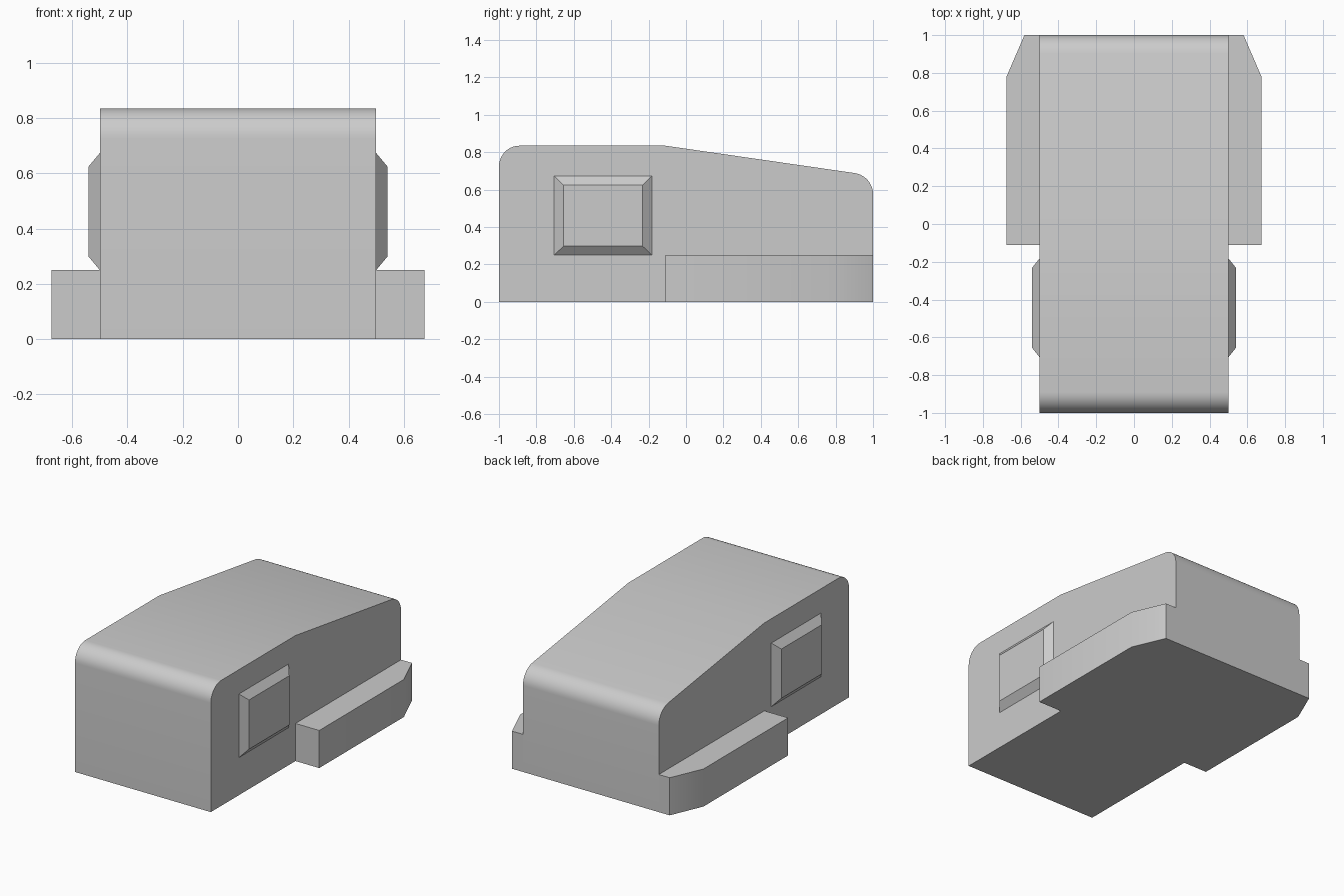
import bpy
from math import sin, cos, pi, radians

cube = bpy.data.objects.get("Cube")
if cube:
    bpy.data.objects.remove(cube, do_unlink=True)

# One plain grey for everything
GREY = (0.6, 0.6, 0.6, 1.0)
grey = bpy.data.materials.new("plain_grey")
grey.use_nodes = True
grey.diffuse_color = GREY
grey.node_tree.nodes["Principled BSDF"].inputs["Base Color"].default_value = GREY


def loft(name, bottom, top):
    """Closed solid between two matching loops of points."""
    n = len(bottom)
    faces = [(i, (i + 1) % n, n + (i + 1) % n, n + i) for i in range(n)]
    faces += [tuple(reversed(range(n))), tuple(range(n, 2 * n))]
    mesh = bpy.data.meshes.new(name)
    mesh.from_pydata(bottom + top, [], faces)
    mesh.materials.append(grey)
    obj = bpy.data.objects.new(name, mesh)
    bpy.context.collection.objects.link(obj)
    bpy.ops.object.select_all(action="DESELECT")
    obj.select_set(True)
    bpy.context.view_layer.objects.active = obj
    bpy.ops.object.mode_set(mode="EDIT")
    bpy.ops.mesh.select_all(action="SELECT")
    bpy.ops.mesh.normals_make_consistent(inside=False)
    bpy.ops.object.mode_set(mode="OBJECT")
    bpy.ops.object.shade_smooth_by_angle(angle=radians(30))
    return obj


def arc(cy, cz, r, start, end, steps=10):
    angles = [radians(start + (end - start) * i / steps) for i in range(steps + 1)]
    return [(cy + r * cos(a), cz + r * sin(a)) for a in angles]


def rect(x, y0, y1, z0, z1):
    return [(x, y0, z0), (x, y1, z0), (x, y1, z1), (x, y0, z1)]


# Body: side profile with rounded top corners, extruded across x
profile = [(-1, 0)] + arc(-0.89, 0.725, 0.11, 180, 90) + [(-0.11, 0.835)]
profile += arc(0.885, 0.575, 0.115, 82, 0) + [(1, 0)]
loft("body", [(-0.5, y, z) for y, z in profile], [(0.5, y, z) for y, z in profile])

# Side ledges with a tapered rear corner, and bevelled side panels
ledge = [(0.5, -0.11), (0.675, -0.11), (0.675, 0.78), (0.58, 1), (0.5, 1)]
for side, s in (("left", 1), ("right", -1)):
    loft(side + "_ledge", [(s * x, y, 0) for x, y in ledge],
         [(s * x, y, 0.25) for x, y in ledge])
    loft(side + "_panel", rect(s * 0.5, -0.705, -0.182, 0.25, 0.673),
         rect(s * 0.54, -0.655, -0.232, 0.298, 0.625))
